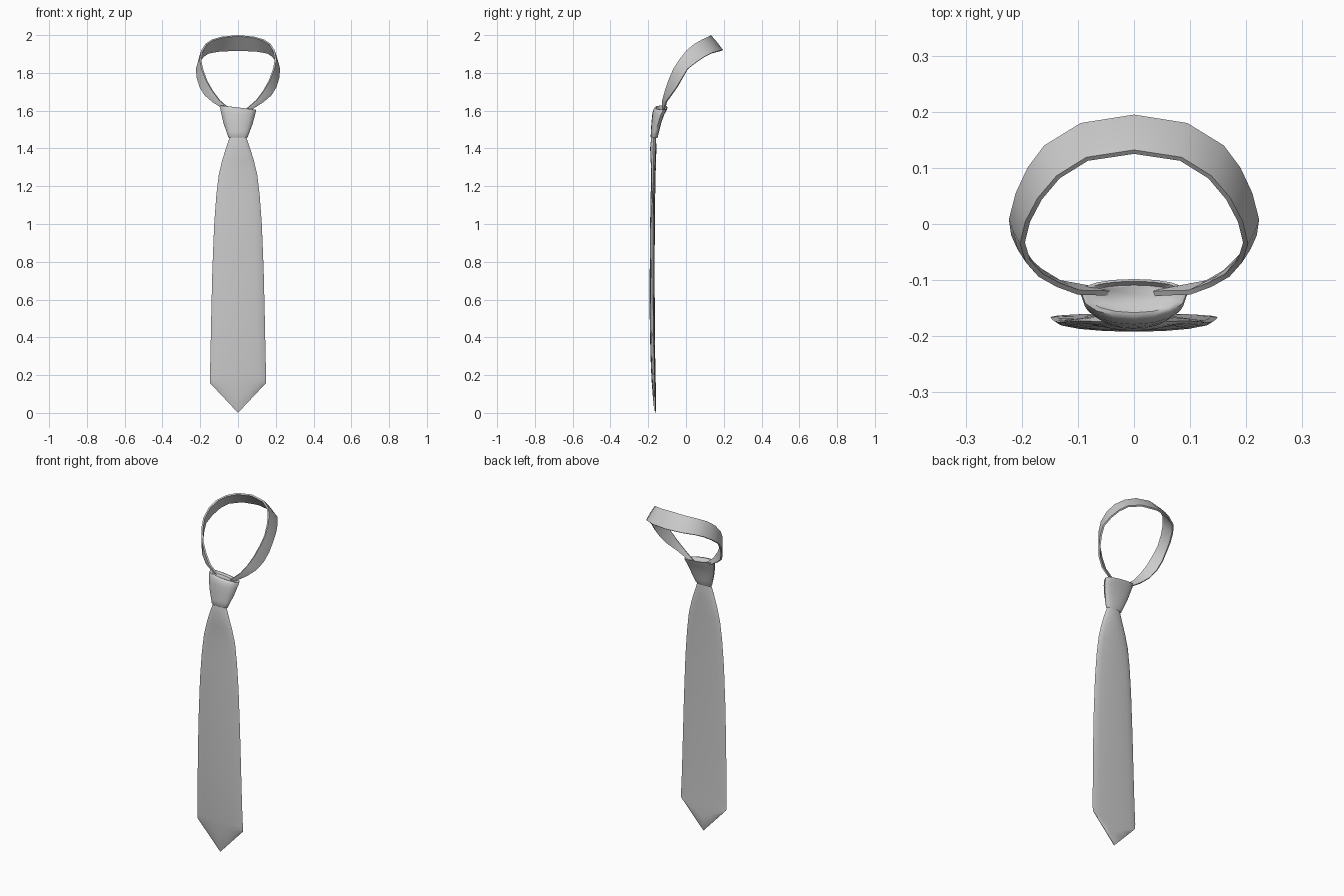
import bpy, bmesh, math
from mathutils import Vector


def loft(name, rings, angle=40):
    """Skin a list of equal-length closed rings and cap both ends."""
    bm = bmesh.new()
    vr = [[bm.verts.new(p) for p in r] for r in rings]
    n = len(vr[0])
    for a, b in zip(vr, vr[1:]):
        for i in range(n):
            j = (i + 1) % n
            bm.faces.new((a[i], a[j], b[j], b[i]))
    bm.faces.new(vr[0])
    bm.faces.new(vr[-1])
    bmesh.ops.remove_doubles(bm, verts=bm.verts, dist=1e-5)
    bmesh.ops.recalc_face_normals(bm, faces=bm.faces)
    me = bpy.data.meshes.new(name)
    bm.to_mesh(me)
    bm.free()
    ob = bpy.data.objects.new(name, me)
    bpy.context.collection.objects.link(ob)
    bpy.ops.object.select_all(action='DESELECT')
    ob.select_set(True)
    bpy.context.view_layer.objects.active = ob
    bpy.ops.object.shade_smooth_by_angle(angle=math.radians(angle))
    return ob


def lens(hw, front, edge, back, z, n=8, p=1.0, tilt=0.0, point=0.0):
    """Cushion section: bulged front and back meeting at the side edges."""
    ring = []
    for k in range(2 * n):
        a = math.pi * k / n
        c, s = math.cos(a), math.sin(a)
        x = hw * c
        target = back if s > 0 else front
        y = edge + (target - edge) * abs(s) ** p
        ring.append((x, y, z + tilt * x + point * abs(c)))
    return ring


# blade: z, half width, front y, edge y, back y, rise of the sides (pointed hem)
blade = [
    (1.48, 0.040, -0.180, -0.170, -0.160, 0),
    (1.45, 0.047, -0.185, -0.172, -0.158, 0),
    (1.40, 0.064, -0.190, -0.174, -0.157, 0),
    (1.34, 0.083, -0.187, -0.173, -0.158, 0),
    (1.26, 0.102, -0.185, -0.173, -0.161, 0),
    (1.15, 0.115, -0.187, -0.174, -0.163, 0),
    (1.00, 0.126, -0.190, -0.175, -0.165, 0),
    (0.75, 0.136, -0.192, -0.175, -0.166, 0),
    (0.50, 0.142, -0.192, -0.173, -0.165, 0),
    (0.30, 0.146, -0.188, -0.170, -0.163, 0),
    (0.19, 0.149, -0.183, -0.167, -0.161, 0),
    (0.155, 0.148, -0.181, -0.167, -0.160, 0.01),
    (0.08, 0.148, -0.175, -0.166, -0.159, 0.080),
    (0.01, 0.147, -0.168, -0.165, -0.160, 0.147),
    (0.00, 0.147, -0.166, -0.165, -0.163, 0.157),
]
loft("blade", [lens(w, f, e, b, z, point=r) for z, w, f, e, b, r in blade])

# knot: wedge with a rounded front, flatter back and slanted, dished top
knot = [
    (1.470, 0.030, -0.175, -0.168, -0.160, 0),
    (1.455, 0.046, -0.182, -0.168, -0.153, 0),
    (1.462, 0.052, -0.187, -0.168, -0.149, 0),
    (1.490, 0.062, -0.186, -0.160, -0.142, -0.01),
    (1.535, 0.078, -0.183, -0.148, -0.131, -0.04),
    (1.580, 0.089, -0.179, -0.135, -0.115, -0.08),
    (1.606, 0.095, -0.173, -0.125, -0.101, -0.11),
    (1.616, 0.094, -0.166, -0.122, -0.098, -0.12),
    (1.617, 0.086, -0.158, -0.122, -0.102, -0.12),
    (1.606, 0.070, -0.148, -0.122, -0.109, -0.10),
]
loft("knot", [lens(w, f, e, b, z, p=0.85, tilt=t) for z, w, f, e, b, t in knot], 50)

# neck band: matching points on the upper and lower edge, back to knot (right half)
upper = [(0, .132, 2.0), (.085, .119, 1.992), (.138, .086, 1.977), (.172, .046, 1.955),
         (.194, .004, 1.92), (.203, -.035, 1.872), (.193, -.068, 1.82),
         (.170, -.094, 1.760), (.138, -.112, 1.705), (.100, -.126, 1.655), (.035, -.128, 1.600)]
lower = [(0, .195, 1.922), (.095, .180, 1.919), (.160, .140, 1.908), (.190, .100, 1.888),
         (.211, .055, 1.858), (.223, .008, 1.822), (.219, -.020, 1.775),
         (.204, -.050, 1.725), (.178, -.082, 1.682), (.135, -.108, 1.645), (.072, -.120, 1.605)]


def both_sides(pts):
    return [Vector((-x, y, z)) for x, y, z in pts[:0:-1]] + [Vector(p) for p in pts]


U, L = both_sides(upper), both_sides(lower)
mid = [(u + l) / 2 for u, l in zip(U, L)]
rings = []
for i, (u, l) in enumerate(zip(U, L)):
    t = mid[min(i + 1, len(mid) - 1)] - mid[max(i - 1, 0)]
    nrm = t.cross(l - u).normalized()
    if nrm.dot(Vector((-mid[i].x, 0.02 - mid[i].y, 0))) < 0:
        nrm = -nrm
    d = nrm * 0.009
    rings.append([u, mid[i] - nrm * 0.002, l, l + d, mid[i] + d, u + d])
loft("neck_band", rings, 50)
